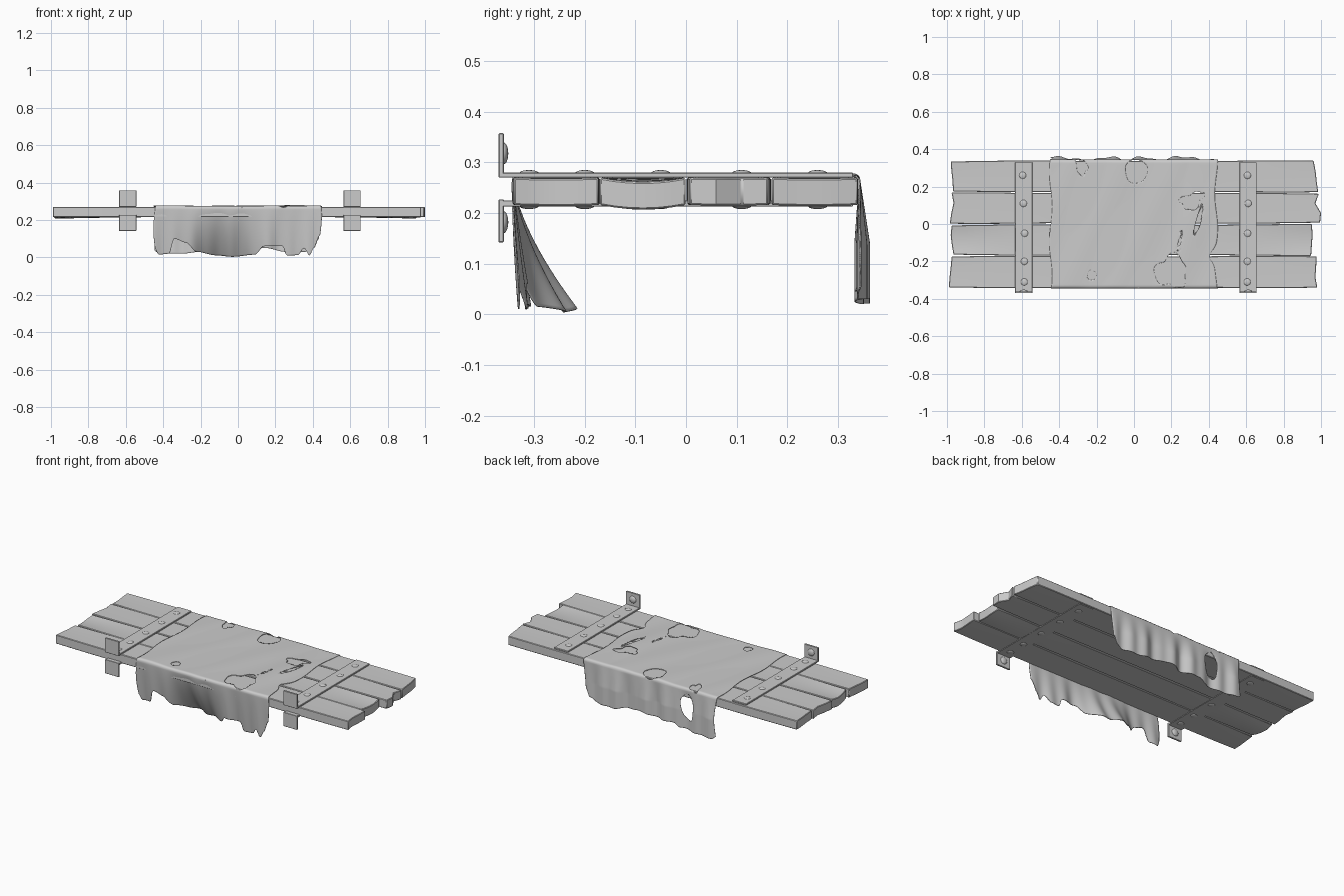
import bpy, bmesh, math, random
from math import sin, cos, pi
from mathutils import Vector

if "Cube" in bpy.data.objects:
    bpy.data.objects.remove(bpy.data.objects["Cube"])
random.seed(4)


def make_object(name, bm):
    bmesh.ops.recalc_face_normals(bm, faces=bm.faces[:])
    me = bpy.data.meshes.new(name)
    bm.to_mesh(me)
    bm.free()
    ob = bpy.data.objects.new(name, me)
    bpy.context.collection.objects.link(ob)
    return ob


def smooth(ob, angle=35):
    bpy.ops.object.select_all(action='DESELECT')
    ob.select_set(True)
    bpy.context.view_layer.objects.active = ob
    bpy.ops.object.shade_smooth_by_angle(angle=math.radians(angle))


def lerp_table(tab, x):
    if x <= tab[0][0]:
        return tab[0][1]
    for (a, va), (b, vb) in zip(tab, tab[1:]):
        if x <= b:
            t = (x - a) / (b - a)
            return va + (vb - va) * t * t * (3 - 2 * t)
    return tab[-1][1]


# worn planks with broken ends and a slight warp
def plank(name, x0, x1, y0, y1, dish, left, right):
    bm = bmesh.new()
    nx, ny = 24, 6
    phase = random.uniform(0, 6)
    rows = []
    for j in range(ny + 1):
        v = j / ny
        k = v * (len(left) - 1)
        i0 = min(int(k), len(left) - 2)
        xa = x0 + left[i0] + (left[i0 + 1] - left[i0]) * (k - i0)
        xb = x1 - right[i0] - (right[i0 + 1] - right[i0]) * (k - i0)
        row = []
        for i in range(nx + 1):
            u = i / nx
            x = xa + (xb - xa) * u
            side = 0.004 * sin(5 * x + phase) * (1 if v > 0.5 else -1) * abs(2 * v - 1)
            z = 0.216 - dish * abs(x) ** 3 * (1 - (2 * v - 1) ** 2)
            row.append(bm.verts.new((x, y0 + (y1 - y0) * v - side * abs(x), z)))
        rows.append(row)
    for j in range(ny):
        for i in range(nx):
            bm.faces.new((rows[j][i], rows[j][i + 1], rows[j + 1][i + 1], rows[j + 1][i]))
    ext = bmesh.ops.extrude_face_region(bm, geom=bm.faces[:])
    for e in ext['geom']:
        if isinstance(e, bmesh.types.BMVert):
            e.co.z += 0.054
    ob = make_object(name, bm)
    bv = ob.modifiers.new("worn_edge", 'BEVEL')
    bv.width, bv.segments = 0.003, 1
    bv.angle_limit = math.radians(40)
    smooth(ob)


plank("plank_front", -0.99, 0.98, -0.340, -0.173, 0.002, (0, .004, .01, .015), (0, .01, .006, .003))
plank("plank_mid_front", -0.98, 0.955, -0.167, -0.004, 0.010, (.015, .006, 0, .005), (.008, .004, 0, .004))
plank("plank_mid_back", -0.985, 1.0, 0.004, 0.165, 0.001, (0, .008, .02, .01), (.005, 0, .03, .012, 0))
plank("plank_back", -0.98, 0.985, 0.172, 0.337, 0.002, (.012, .01, .004, 0), (0, .008, .014, .025))


# iron straps with bolt plates and domed rivets
def box(name, lo, hi):
    bm = bmesh.new()
    bmesh.ops.create_cube(bm, size=1)
    for v in bm.verts:
        v.co = [lo[k] + (v.co[k] + 0.5) * (hi[k] - lo[k]) for k in range(3)]
    ob = make_object(name, bm)
    bv = ob.modifiers.new("bevel", 'BEVEL')
    bv.width, bv.segments = 0.0015, 1


def dome(name, pos, axis, r, h):
    bm = bmesh.new()
    bmesh.ops.create_uvsphere(bm, u_segments=16, v_segments=10, radius=1)
    bmesh.ops.bisect_plane(bm, geom=bm.verts[:] + bm.edges[:] + bm.faces[:],
                           plane_co=(0, 0, 0), plane_no=(0, 0, 1), clear_inner=True)
    q = Vector((0, 0, 1)).rotation_difference(Vector(axis))
    for v in bm.verts:
        v.co = q @ Vector((v.co.x * r, v.co.y * r, v.co.z * h)) + Vector(pos)
    smooth(make_object(name, bm), 60)


for side, cx in (("left", -0.59), ("right", 0.61)):
    w = 0.046
    box(f"top_strap_{side}", (cx - w, -0.365, 0.270), (cx + w, 0.33, 0.280))
    box(f"bottom_strap_{side}", (cx - w, -0.365, 0.218 - 0.005), (cx + w, 0.33, 0.225))
    box(f"upper_plate_{side}", (cx - w, -0.370, 0.270), (cx + w, -0.360, 0.358))
    box(f"lower_plate_{side}", (cx - w, -0.370, 0.142), (cx + w, -0.360, 0.227))
    for z in (0.318, 0.182):
        dome(f"plate_rivet_{side}", (cx, -0.361, z), (0, 1, 0), 0.022, 0.010)
    for y in (0.26, 0.11, -0.05, -0.20, -0.31):
        x = cx + random.uniform(-0.006, 0.006)
        dome(f"top_rivet_{side}", (x, y, 0.279), (0, 0, 1), 0.019, 0.006)
        dome(f"bottom_rivet_{side}", (x, y, 0.214), (0, 0, -1), 0.019, 0.006)


# torn cloth: (x, height) of the ragged hems
front_hem = [(-.45, .06), (-.43, .015), (-.37, .02), (-.34, .10), (-.28, .08), (-.22, .03), (-.12, .012),
             (-.03, .004), (.09, .015), (.14, .06), (.24, .06), (.26, .01), (.32, .012), (.355, .05),
             (.385, .01), (.41, .05), (.44, .12)]
back_hem = [(-.45, .04), (-.42, .022), (-.3, .02), (-.2, .03), (-.17, .05), (-.05, .045), (.05, .06),
            (.15, .05), (.25, .03), (.36, .03), (.41, .05), (.44, .10)]
# holes: centre x, centre along cloth, radii, turn, raggedness
holes = [(.012, .283, .06, .066, 0, .06), (-.225, -.275, .026, .026, 0, .1),
         (.20, -.255, .085, .085, .3, .25), (.31, .125, .065, .04, .5, .35),
         (.345, .02, .012, .09, -.25, .2), (.245, -.09, .007, .07, -.2, .2),
         (-.28, .305, .03, .045, .3, .3), (-.25, .45, .042, .08, .1, .08)]
EDGE, R, TOP = 0.343, 0.010, 0.274
ARC = R * pi / 2


def section(x, s):
    """Wrap cloth distance s over the board edge."""
    sg = 1 if s > 0 else -1
    d = abs(s) - (EDGE - R)
    bump = 0.0015 * sin(9 * x + 4 * s) + 0.0015 * sin(23 * x - 11 * s)
    if d < 0:
        gap = 0.004 * math.exp(-((x - .3) / .07) ** 2 - ((s - .05) / .15) ** 2)
        return Vector((x, s, TOP + max(bump, -0.001) + gap))
    if d < ARC:
        a = d / R
        return Vector((x, sg * (EDGE - R + R * sin(a)), TOP - R + R * cos(a) + max(bump, -.001) * cos(a)))
    h = d - ARC
    t = h / 0.25
    fold = 0.010 * sin(24 * x + 2 * sin(7 * x)) + 0.005 * sin(61 * x + 1)
    if sg < 0:
        flare = 0.095 * math.exp(-((x + .08) / .16) ** 2) + 0.012
        y = -EDGE + flare * t ** 1.6 + (fold + .010) * t
    else:
        y = EDGE + (fold + 0.006) * min(1, 2 * t)
    return Vector((x, y, TOP - R - h))


def hole_depth(h, x, s):
    cx, cs, rx, rs, rot, rag = h
    dx, ds = x - cx, s - cs
    a, b = (dx * cos(rot) + ds * sin(rot)) / rx, (ds * cos(rot) - dx * sin(rot)) / rs
    th = math.atan2(b, a)
    edge = 1 + rag * (0.6 * sin(3 * th + 1 + cx * 20) + 0.4 * sin(5 * th + cx * 9))
    return math.hypot(a, b) / edge


bm = bmesh.new()
NX, NS = 110, 150
grid, inside = [], {}
for j in range(NS + 1):
    row = []
    for i in range(NX + 1):
        u, v = i / NX, j / NS
        x = -0.445 + 0.885 * u
        base = EDGE - R + ARC + TOP - R
        s0, s1 = -(base - lerp_table(front_hem, x)), base - lerp_table(back_hem, x)
        # keep the top rows even, only the hanging rows stretch
        if v < 0.25:
            s = s0 + (-0.36 - s0) * v / 0.25
        elif v > 0.75:
            s = 0.36 + (s1 - 0.36) * (v - 0.75) / 0.25
        else:
            s = -0.36 + 0.72 * (v - 0.25) / 0.5
        # frayed side edges
        x += 0.008 * sin(17 * s + (2 if u > .5 else 0)) * abs(2 * u - 1) ** 8
        if u > 0.5:
            x -= 0.03 * math.exp(-((s + .17) / .04) ** 2) * (2 * u - 1) ** 8
        is_in = False
        for h in holes:
            d = hole_depth(h, x, s)
            if 1e-4 < d < 1:
                is_in = True
                nx_, ns_ = h[0] + (x - h[0]) / d, h[1] + (s - h[1]) / d
                break
            is_in = is_in or d <= 1e-4
        px, ps = (nx_, ns_) if is_in else (x, s)
        vert = bm.verts.new(section(px, ps))
        inside[vert] = is_in
        row.append(vert)
    grid.append(row)
for j in range(NS):
    for i in range(NX):
        q = (grid[j][i], grid[j][i + 1], grid[j + 1][i + 1], grid[j + 1][i])
        if not all(inside[v] for v in q):
            bm.faces.new(q)
bmesh.ops.delete(bm, geom=[v for v in bm.verts if not v.link_faces], context='VERTS')
cloth = make_object("torn_cloth", bm)
sol = cloth.modifiers.new("thickness", 'SOLIDIFY')
sol.thickness, sol.offset = 0.003, 0
smooth(cloth, 50)
